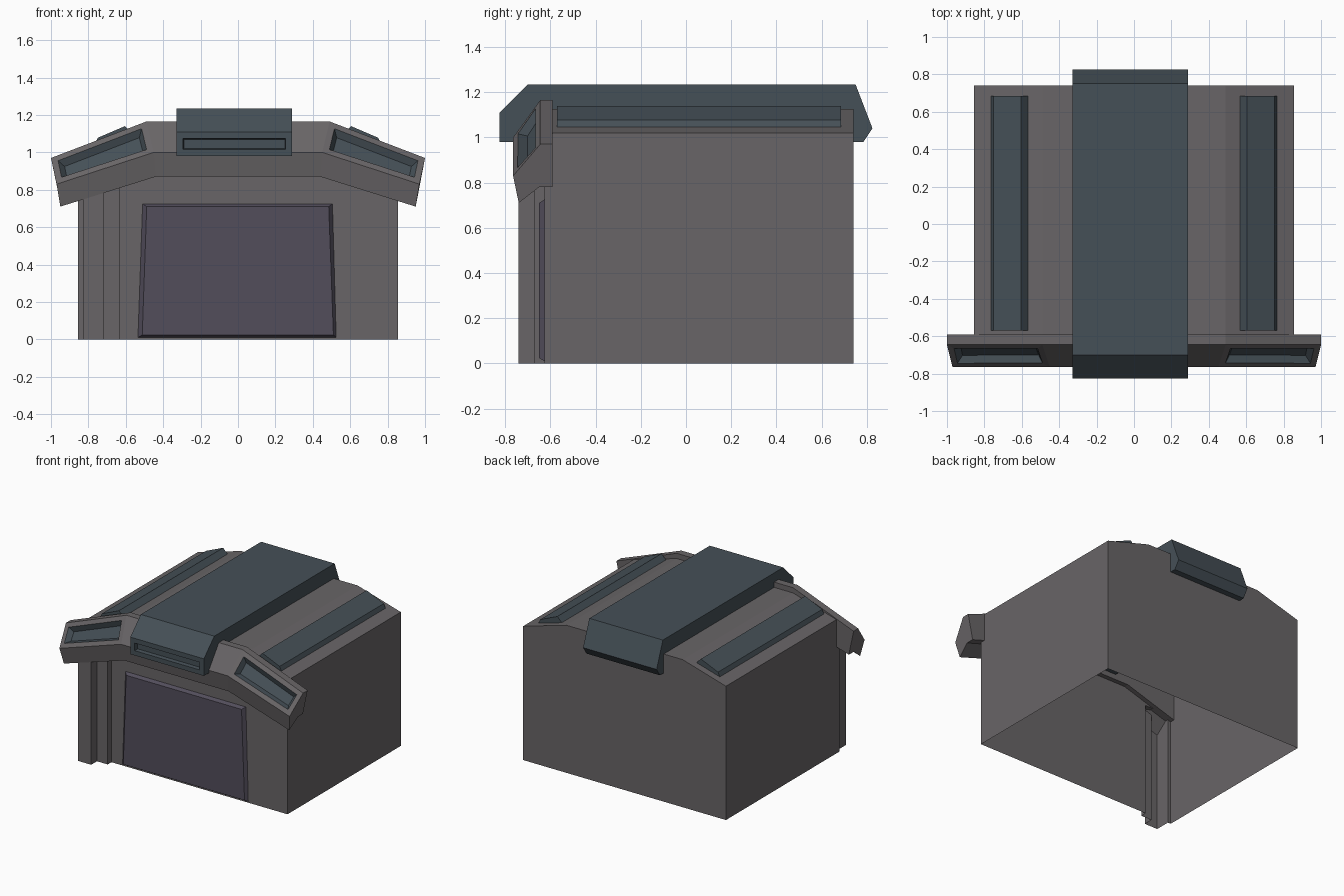
import bpy, bmesh

if "Cube" in bpy.data.objects:
    bpy.data.objects.remove(bpy.data.objects["Cube"])


def material(name, rgb):
    m = bpy.data.materials.new(name)
    m.diffuse_color = (*rgb, 1)
    m.use_nodes = True
    m.node_tree.nodes["Principled BSDF"].inputs["Base Color"].default_value = m.diffuse_color
    return m


STONE = material("warm_grey", (0.14, 0.13, 0.135))
STEEL = material("blue_steel", (0.06, 0.08, 0.095))
DOOR = material("purple_door", (0.085, 0.075, 0.105))


def build(name, verts, faces, mats):
    """Mesh object from points and faces, normals made consistent."""
    mesh = bpy.data.meshes.new(name)
    mesh.from_pydata(verts, [], faces)
    bm = bmesh.new()
    bm.from_mesh(mesh)
    bmesh.ops.recalc_face_normals(bm, faces=bm.faces)
    bm.to_mesh(mesh)
    bm.free()
    for m in mats:
        mesh.materials.append(m)
    obj = bpy.data.objects.new(name, mesh)
    bpy.context.collection.objects.link(obj)
    return obj


def loft(name, rings, mats):
    """Closed tube through rings of equal point count, with end caps."""
    n = len(rings[0])
    verts = [p for r in rings for p in r]
    faces = [(i * n + j, i * n + (j + 1) % n, (i + 1) * n + (j + 1) % n, (i + 1) * n + j)
             for i in range(len(rings) - 1) for j in range(n)]
    faces += [tuple(range(n)), tuple(range(len(verts) - n, len(verts)))]
    return build(name, verts, faces, mats)


def recess(obj, pick, margin, lip, depth, mat_index):
    """Sink a panel into every face for which pick(face) is true."""
    bm = bmesh.new()
    bm.from_mesh(obj.data)
    for f in [f for f in bm.faces if pick(f)]:
        bmesh.ops.inset_region(bm, faces=[f], thickness=margin, use_even_offset=True)
        ring = bmesh.ops.inset_region(bm, faces=[f], thickness=lip, depth=-depth,
                                      use_even_offset=True)
        for g in ring["faces"] + [f]:
            g.material_index = mat_index
    bm.to_mesh(obj.data)
    bm.free()


# Main shell: open underneath, front wall notched for the stepped pillars
W, FRONT, BACK, NOTCH = 0.855, -0.625, 0.74, 0.86
gable = [(W, 0), (W, 1.02), (0.49, 1.125), (-0.49, 1.125), (-W, 1.02), (-W, 0)]
n = len(gable)
verts = [(x, FRONT, z) for x, z in gable] + [(x, BACK, z) for x, z in gable]
verts += [(-W, FRONT, NOTCH), (-0.63, FRONT, NOTCH), (-0.63, FRONT, 0)]
faces = [(i, i + 1, n + i + 1, n + i) for i in range(n - 2)]
faces += [(4, 12, 5, 11, 10), tuple(range(n, 2 * n)), (0, 1, 2, 3, 4, 12, 13, 14)]
build("main_shell", verts, faces, [STONE])

# Stepped pillars at the left front corner
plan = [(-0.63, FRONT), (-0.63, -0.67), (-0.72, -0.67), (-0.72, -0.74),
        (-0.83, -0.74), (-0.83, FRONT), (-W, FRONT)]
k = len(plan)
verts = [(x, y, z) for z in (0, NOTCH) for x, y in plan]
faces = [(i, i + 1, k + i + 1, k + i) for i in range(k - 1)]
faces.append(tuple(range(k, 2 * k - 1)))
build("corner_pillars", verts, faces, [STONE])

# Angled hood over the entrance: section given as (y, x at end, z at end, x at bend, z at bend)
section = [(-0.59, 1.0, 0.97, 0.49, 1.165), (-0.645, 1.0, 0.97, 0.49, 1.165),
           (-0.765, 0.97, 0.83, 0.45, 1.0), (-0.74, 0.95, 0.71, 0.44, 0.87),
           (-0.65, 0.96, 0.78, 0.44, 0.94), (-0.59, 0.96, 0.78, 0.44, 0.94)]


def end(s):
    return [(s * xe, y, ze) for y, xe, ze, xb, zb in section]


def bend(s):
    return [(s * xb, y, zb) for y, xe, ze, xb, zb in section]


hood = loft("entrance_hood", [end(-1), bend(-1), bend(1), end(1)], [STONE, STEEL])


def is_wing_panel(f):
    c = f.calc_center_median()
    return len(f.verts) == 4 and abs(c.x) > 0.5 and -0.72 < c.y < -0.69 and c.z > 0.9


recess(hood, is_wing_panel, 0.034, 0.025, 0.035, 1)

# Central roof beam with a slot in its nose
side = [(-0.825, 0.98), (-0.825, 1.11), (-0.70, 1.235), (0.75, 1.235), (0.825, 1.04), (0.785, 0.98)]
beam = loft("roof_beam", [[(x, y, z) for y, z in side] for x in (-0.33, 0.29)], [STEEL])
recess(beam, lambda f: f.calc_center_median().y < -0.82, 0.036, 0.004, 0.03, 0)

# Raised strips on both roof slopes
strip = [(0.565, 1.10), (0.605, 1.14), (0.75, 1.078), (0.765, 1.045)]
for s, label in ((-1, "left"), (1, "right")):
    loft(f"{label}_roof_strip", [[(s * x, y, z) for x, z in strip] for y in (-0.57, 0.685)], [STEEL])

# Tapered door with a bevelled border
outer = [(-0.535, 0.01), (0.525, 0.01), (0.505, 0.725), (-0.51, 0.725)]
inner = [(-0.512, 0.024), (0.51, 0.024), (0.485, 0.71), (-0.488, 0.71)]
loft("front_door", [[(x, y, z) for x, z in ring]
                    for y, ring in ((FRONT - 0.001, outer), (-0.65, inner))], [DOOR])
